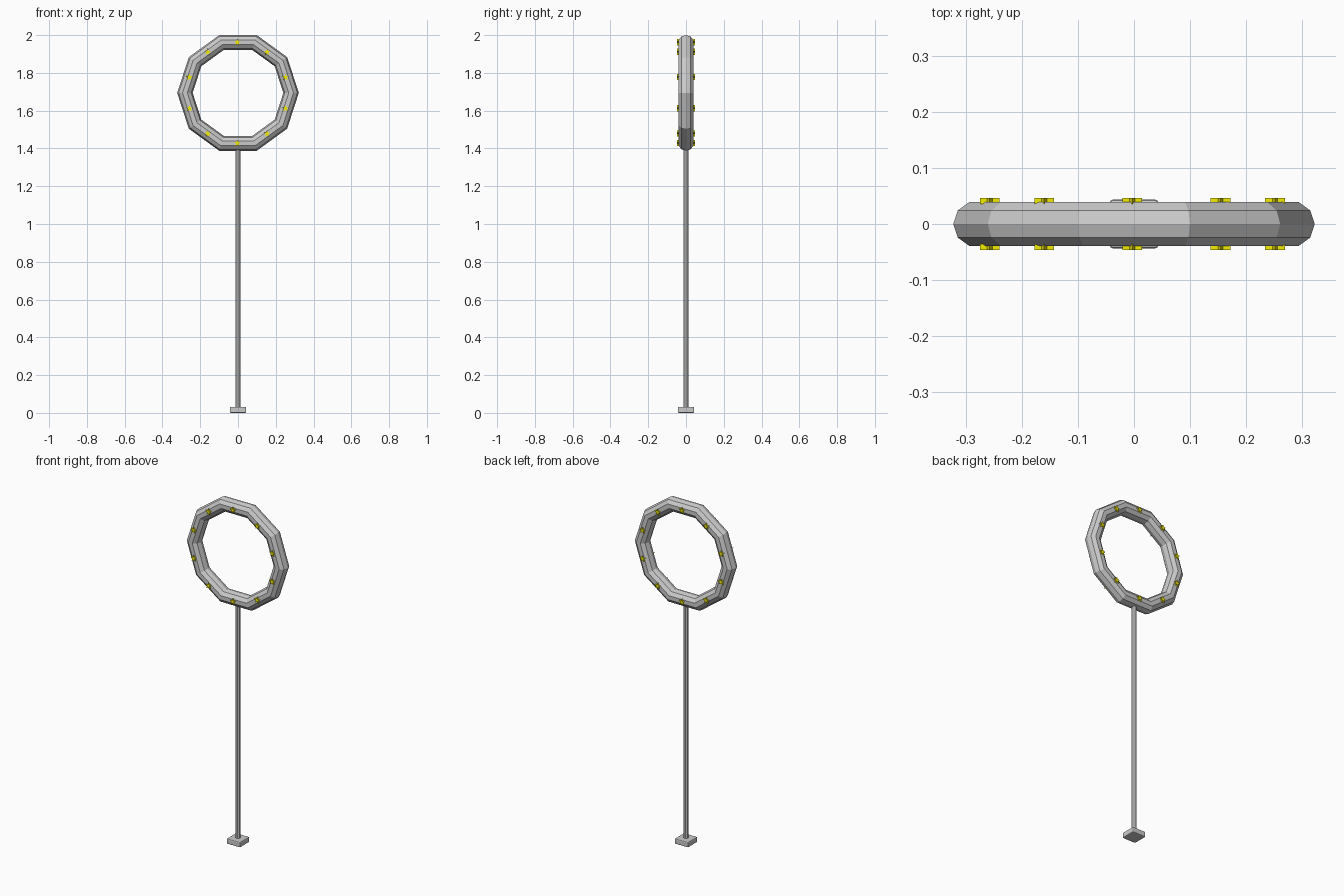
import bpy, bmesh
from math import pi, sin, cos

if "Cube" in bpy.data.objects:
    bpy.data.objects.remove(bpy.data.objects["Cube"])

RING_Z, MAJOR, MINOR = 1.694, 0.281, 0.041

yellow = bpy.data.materials.new("yellow")
yellow.diffuse_color = (0.9, 0.85, 0.0, 1)
yellow.use_nodes = True
yellow.node_tree.nodes["Principled BSDF"].inputs["Base Color"].default_value = yellow.diffuse_color

# base block with chamfered edges
bpy.ops.mesh.primitive_cube_add(size=1, location=(0, 0, 0.016))
base = bpy.context.object
base.name = "base"
base.scale = (0.087, 0.087, 0.032)
bpy.ops.object.transform_apply(location=False, rotation=False, scale=True)
bevel = base.modifiers.new("chamfer", 'BEVEL')
bevel.width = 0.006
bevel.segments = 2

# slim pole
bpy.ops.mesh.primitive_cylinder_add(vertices=8, radius=0.0135, depth=1.38,
                                    location=(0, 0, 0.72), rotation=(0, 0, pi / 8))
bpy.context.object.name = "pole"

# ten-sided ring standing upright
bpy.ops.mesh.primitive_torus_add(major_segments=10, minor_segments=10,
                                 major_radius=MAJOR, minor_radius=MINOR,
                                 location=(0, 0, RING_Z), rotation=(pi / 2, 0, 0))
bpy.context.object.name = "ring"


def add_star(name, x, z, side):
    """Five-pointed star plate on the front (-1) or back (+1) of the ring."""
    bm = bmesh.new()
    loops = []
    for y in (0.036, 0.0465):
        loop = []
        for i in range(10):
            r = 0.0185 if i % 2 == 0 else 0.008
            a = i * pi / 5
            loop.append(bm.verts.new((x + r * sin(a), side * y, z + r * cos(a))))
        loops.append(loop)
    for loop in loops:
        bm.faces.new(loop)
    for i in range(10):
        j = (i + 1) % 10
        bm.faces.new((loops[0][i], loops[0][j], loops[1][j], loops[1][i]))
    bmesh.ops.recalc_face_normals(bm, faces=bm.faces)
    mesh = bpy.data.meshes.new(name)
    bm.to_mesh(mesh)
    bm.free()
    mesh.materials.append(yellow)
    bpy.context.collection.objects.link(bpy.data.objects.new(name, mesh))


# star lights at the middle of every ring segment, both faces
mid = MAJOR * cos(pi / 10)
for k in range(10):
    a = k * pi / 5
    for side, label in ((-1, "front"), (1, "back")):
        add_star(f"star_{label}_{k}", mid * sin(a) - 0.003, RING_Z + mid * cos(a), side)
